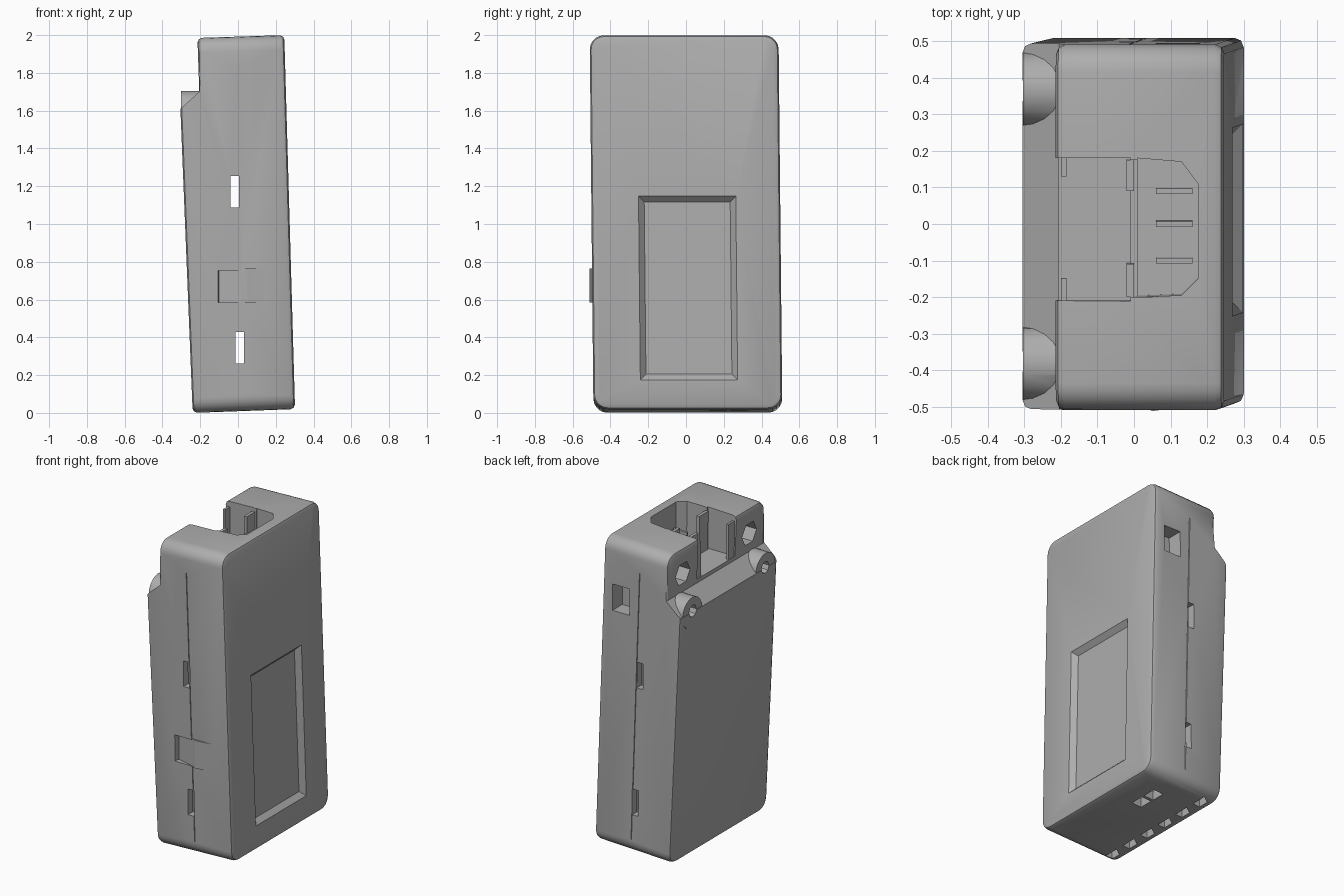
import bpy, bmesh
from math import cos, sin, pi, radians

cube = bpy.data.objects.get("Cube")
if cube:
    bpy.data.objects.remove(cube, do_unlink=True)

grey = bpy.data.materials.new("matte grey plastic")
grey.use_nodes = True
grey.diffuse_color = (0.42, 0.42, 0.42, 1)
grey.node_tree.nodes["Principled BSDF"].inputs["Base Color"].default_value = (0.42, 0.42, 0.42, 1)


def finish(name, bm):
    bmesh.ops.recalc_face_normals(bm, faces=bm.faces)
    mesh = bpy.data.meshes.new(name)
    bm.to_mesh(mesh)
    bm.free()
    obj = bpy.data.objects.new(name, mesh)
    bpy.context.collection.objects.link(obj)
    mesh.materials.append(grey)
    return obj


def loft(ring_a, ring_b):
    """Closed solid between two matching rings."""
    bm = bmesh.new()
    a = [bm.verts.new(p) for p in ring_a]
    b = [bm.verts.new(p) for p in ring_b]
    bm.faces.new(a)
    bm.faces.new(b)
    for i in range(len(a)):
        j = (i + 1) % len(a)
        bm.faces.new((a[i], a[j], b[j], b[i]))
    bmesh.ops.recalc_face_normals(bm, faces=bm.faces)
    return bm


def prism(points, axis, lo, hi):
    """Extrude a 2D outline along an axis; outline uses the other two axes in order."""
    def ring(d):
        return [p[:axis] + (d,) + p[axis:] for p in points]
    return loft(ring(lo), ring(hi))


def rect(u0, u1, v0, v1):
    return [(u0, v0), (u1, v0), (u1, v1), (u0, v1)]


def box(x, y, z):
    return prism(rect(*x, *y), 2, *z)


def circle(u, v, r, n):
    return [(u + r * cos(2 * pi * i / n), v + r * sin(2 * pi * i / n)) for i in range(n)]


def combine(obj, bm, operation):
    """Boolean a solid into the object and bake the result."""
    tool = finish("cutter", bm)
    tool.hide_render = True
    mod = obj.modifiers.new("boolean", "BOOLEAN")
    mod.operation, mod.solver, mod.object = operation, "EXACT", tool
    bpy.context.view_layer.update()
    result = obj.evaluated_get(bpy.context.evaluated_depsgraph_get())
    mesh = bpy.data.meshes.new_from_object(result)
    obj.modifiers.clear()
    obj.data = mesh
    bpy.data.objects.remove(tool, do_unlink=True)


def cut(bm):
    combine(case, bm, "DIFFERENCE")


def add(bm):
    combine(case, bm, "UNION")


# Case: leaning side profile with a stepped shoulder, rounded then chamfered
outline = [(-0.24, 0.0), (0.302, 0.02), (0.245, 2.0), (-0.215, 1.985),
           (-0.205, 1.70), (-0.305, 1.61)]
bm = prism(outline, 1, -0.5, 0.5)


def along_x(e):
    d = e.verts[0].co - e.verts[1].co
    return abs(d.x) > 0.3 and abs(d.z) < 0.1


bmesh.ops.bevel(bm, geom=[e for e in bm.edges if along_x(e)], offset=0.075,
                segments=5, profile=0.5, affect="EDGES")
rim = [e for e in bm.edges if e.calc_face_angle(0) > radians(50)
       and min(abs(v.co.x) for v in e.verts) > 0.2
       and not all(1.5 < v.co.z < 1.8 for v in e.verts)]
bmesh.ops.bevel(bm, geom=rim, offset=0.025, segments=2, profile=0.5, affect="EDGES")
case = finish("case", bm)

# Screw bosses on the shoulder
for side in (-1, 1):
    add(prism(circle(side * 0.375, 1.605, 0.1, 20), 0, -0.303, -0.18))

# Hollow interior
cut(prism([(-0.18, 0.07), (0.235, 0.07), (0.2, 1.5), (-0.23, 1.5)], 1, -0.45, 0.45))

# Screw holes in the bosses and hexagonal pockets above them
for side in (-1, 1):
    cut(prism(circle(side * 0.37, 1.615, 0.038, 8), 0, -0.4, -0.2))
    cut(prism(circle(side * 0.34, 1.82, 0.075, 6), 0, -0.4, -0.1))

# Top connector bay, open toward the shoulder, with a deeper rear well
cut(box((-0.4, -0.01), (-0.2, 0.19), (1.725, 2.2)))
well = [(0.01, -0.19), (0.13, -0.185), (0.175, -0.14), (0.175, 0.12), (0.13, 0.18), (0.01, 0.19)]
cut(prism(well, 2, 1.6, 2.2))
cut(box((-0.1, 0.05), (-0.19, 0.185), (1.86, 2.2)))

# Recessed label panel with sloping walls
def panel(grow, out):
    corners = rect(-0.22 - grow, 0.235 + grow, 0.205 - grow, 1.117 + grow)
    return [(0.3025 - 0.0288 * z + out, y, z) for y, z in corners]


cut(loft(panel(0, -0.03), panel(0.06, 0.03)))

# Side slits through both walls, and the parting groove
for x, z in ((-0.018, 1.17), (0.009, 0.345)):
    cut(box((x - 0.022, x + 0.022), (-0.7, 0.7), (z - 0.083, z + 0.083)))
for side in (-1, 1):
    seam = [(0.033, 0.1), (0.038, 0.1), (-0.011, 1.83), (-0.016, 1.83)]
    cut(prism(seam, 1, side * 0.494, side * 0.6))

# Port window near the top of the back wall
cut(box((0.06, 0.18), (0.4, 0.7), (1.54, 1.71)))

# Thumb catch on the front wall: ramped notch and raised lip
cut(prism([(-0.118, -0.6), (-0.1, -0.465), (0.03, -0.5), (0.03, -0.6)], 2, 0.585, 0.755))
add(prism([(0.02, -0.485), (0.02, -0.5), (0.05, -0.514), (0.16, -0.499), (0.16, -0.485)],
          2, 0.585, 0.765))

# Charging port and vents in the underside
for y in (0.16, 0.27):
    cut(box((0.05, 0.12), (y - 0.045, y + 0.045), (-0.1, 0.2)))
for i in range(6):
    y = -0.4 + i * 0.16
    cut(prism([(-0.2, y - 0.05), (-0.15, y - 0.05), (-0.15, y + 0.05), (-0.2, y + 0.02)],
              2, -0.1, 0.2))

# Contact fins standing in the bay
fins = [((-0.2, -0.185), (-0.2, -0.14), (1.7, 1.95)),
        ((-0.2, -0.185), (0.14, 0.19), (1.7, 1.95)),
        ((-0.02, 0.0), (-0.19, -0.1), (1.7, 1.97)),
        ((-0.02, 0.0), (0.1, 0.185), (1.7, 1.97))]
fins += [((0.06, 0.16), (y, y + 0.015), (1.58, 1.85)) for y in (-0.1, 0.0, 0.09)]
bm = bmesh.new()
for spec in fins:
    part = box(*spec)
    temp = bpy.data.meshes.new("temp")
    part.to_mesh(temp)
    part.free()
    bm.from_mesh(temp)
    bpy.data.meshes.remove(temp)
contacts = finish("contact_fins", bm)

# Slight sideways lean of the whole casing
for obj in (case, contacts):
    for v in obj.data.vertices:
        v.co.y += 0.01 * (1 - v.co.z)

# Smooth the rounded corners, keep hard edges
bpy.ops.object.select_all(action="DESELECT")
case.select_set(True)
bpy.context.view_layer.objects.active = case
bpy.ops.object.shade_smooth_by_angle(angle=radians(28))
